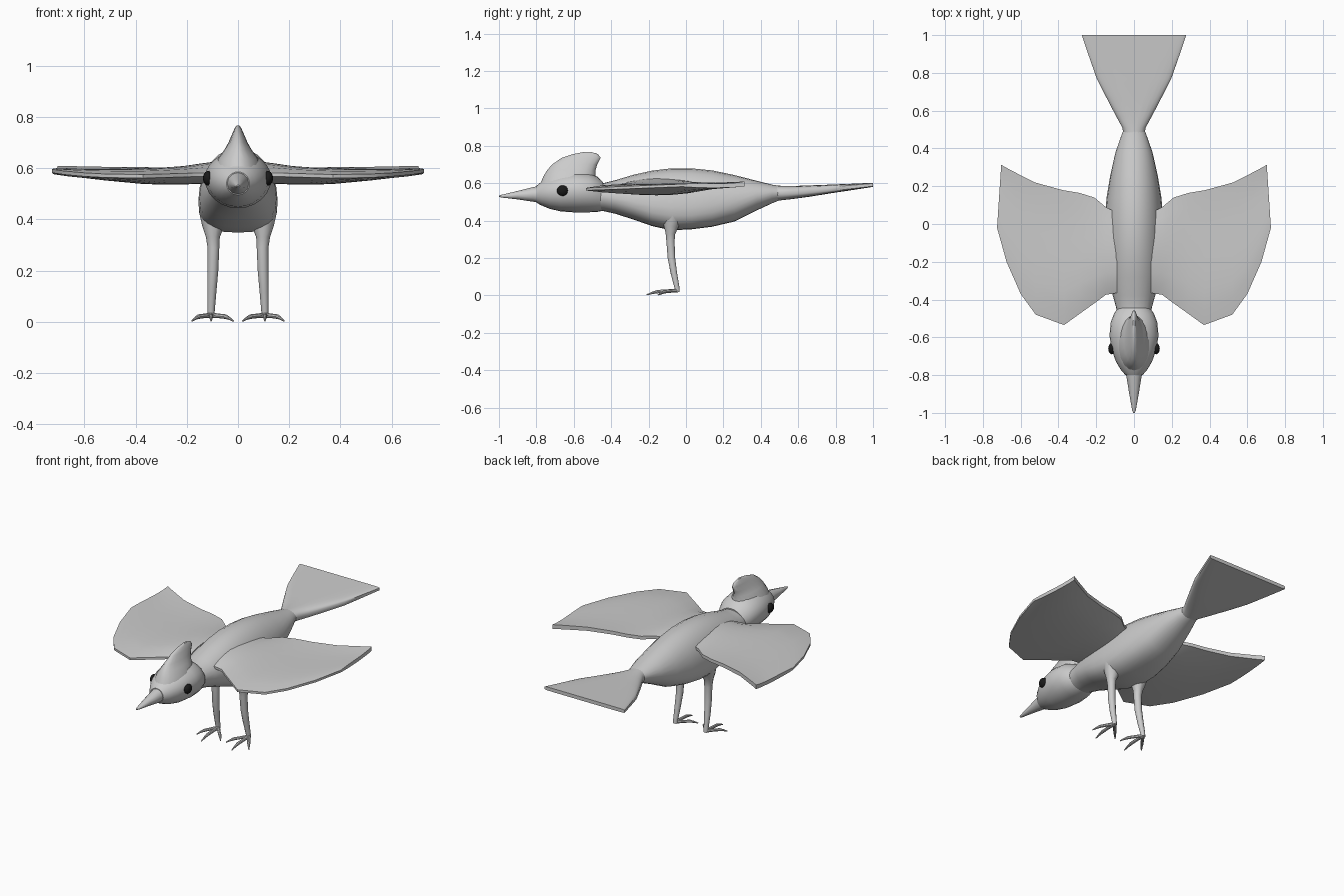
import bpy, bmesh, math
from mathutils import Vector


def finish(name, bm, mirror=False, angle=40):
    bmesh.ops.recalc_face_normals(bm, faces=bm.faces)
    mesh = bpy.data.meshes.new(name)
    bm.to_mesh(mesh)
    bm.free()
    ob = bpy.data.objects.new(name, mesh)
    bpy.context.collection.objects.link(ob)
    if mirror:
        ob.modifiers.new("mirror", 'MIRROR').use_mirror_merge = False
    bpy.ops.object.select_all(action='DESELECT')
    ob.select_set(True)
    bpy.context.view_layer.objects.active = ob
    bpy.ops.object.shade_smooth_by_angle(angle=math.radians(angle))
    return ob


def loft(bm, rings):
    """Skin a row of equal-length rings and cap both ends."""
    vs = [[bm.verts.new(p) for p in r] for r in rings]
    n = len(vs[0])
    for a, b in zip(vs, vs[1:]):
        for i in range(n):
            j = (i + 1) % n
            bm.faces.new((a[i], a[j], b[j], b[i]))
    bm.faces.new(vs[0])
    bm.faces.new(vs[-1])


def spow(v, e):
    return math.copysign(abs(v) ** e, v)


def section(y, w, zbot, zmid, ztop, low=1.0, n=24):
    """Egg-shaped ring across y; low < 1 makes the underside boxier."""
    ring = []
    for i in range(n):
        a = 2 * math.pi * i / n
        c, s = math.cos(a), math.sin(a)
        if s >= 0:
            ring.append((w * c, y, zmid + (ztop - zmid) * s))
        else:
            ring.append((w * spow(c, low), y, zmid + (zmid - zbot) * spow(s, low)))
    return ring


def tube(bm, pts, n=8):
    """Tapered limb through (x, y, z, radius) points."""
    ps = [Vector(p[:3]) for p in pts]
    rings = []
    for i, p in enumerate(ps):
        d = (ps[min(i + 1, len(ps) - 1)] - ps[max(i - 1, 0)]).normalized()
        u = d.cross(Vector((0, 1, 0) if abs(d.z) > 0.7 else (0, 0, 1))).normalized()
        v = d.cross(u)
        rings.append([p + pts[i][3] * (u * math.cos(2 * math.pi * k / n) + v * math.sin(2 * math.pi * k / n))
                      for k in range(n)])
    loft(bm, rings)


# body
bm = bmesh.new()
loft(bm, [section(*s) for s in [
    (-0.52, 0.085, 0.46, 0.53, 0.595), (-0.44, 0.095, 0.45, 0.53, 0.60),
    (-0.38, 0.112, 0.437, 0.52, 0.615), (-0.28, 0.135, 0.405, 0.50, 0.645, 0.9),
    (-0.18, 0.150, 0.37, 0.48, 0.667, 0.8), (-0.08, 0.155, 0.348, 0.47, 0.679, 0.75),
    (0.03, 0.155, 0.353, 0.47, 0.679, 0.75), (0.14, 0.145, 0.367, 0.48, 0.668, 0.8),
    (0.26, 0.125, 0.395, 0.50, 0.643, 0.9), (0.38, 0.098, 0.455, 0.53, 0.612),
    (0.46, 0.07, 0.492, 0.545, 0.592), (0.50, 0.055, 0.508, 0.547, 0.585)]])
finish("body", bm)

# head
bm = bmesh.new()
loft(bm, [section(*s) for s in [
    (-0.80, 0.045, 0.495, 0.54, 0.585), (-0.775, 0.068, 0.482, 0.545, 0.605),
    (-0.73, 0.095, 0.463, 0.55, 0.63), (-0.67, 0.117, 0.449, 0.555, 0.65),
    (-0.59, 0.130, 0.443, 0.56, 0.663), (-0.52, 0.123, 0.444, 0.555, 0.655),
    (-0.475, 0.106, 0.446, 0.545, 0.635), (-0.445, 0.086, 0.452, 0.53, 0.607)]])
finish("head", bm)

# crest: lens-shaped slices stacked upwards, given as z, front, back, half width
bm = bmesh.new()
rings = []
for z, y0, y1, w in [(0.58, -0.785, -0.475, 0.095), (0.635, -0.763, -0.485, 0.08),
                     (0.67, -0.742, -0.483, 0.054), (0.70, -0.715, -0.475, 0.037),
                     (0.735, -0.665, -0.456, 0.022), (0.755, -0.605, -0.47, 0.013),
                     (0.766, -0.55, -0.505, 0.006)]:
    rings.append([(w * math.sin(2 * math.pi * i / 20),
                   (y0 + y1) / 2 + (y1 - y0) / 2 * math.cos(2 * math.pi * i / 20), z) for i in range(20)])
loft(bm, rings)
finish("crest", bm)

# beak
bm = bmesh.new()
loft(bm, [section(y, w, zb, zm, zt, 1.0, 12) for y, w, zb, zm, zt in [
    (-0.77, 0.048, 0.493, 0.54, 0.588), (-0.82, 0.038, 0.501, 0.54, 0.578),
    (-0.90, 0.025, 0.513, 0.536, 0.558), (-0.985, 0.01, 0.523, 0.531, 0.538),
    (-1.0, 0.004, 0.527, 0.531, 0.534)]])
finish("beak", bm)

# eyes
bm = bmesh.new()
bmesh.ops.create_uvsphere(bm, u_segments=16, v_segments=10, radius=0.03)
bmesh.ops.scale(bm, vec=(0.65, 1, 0.95), verts=bm.verts)
bmesh.ops.translate(bm, vec=(0.117, -0.66, 0.56), verts=bm.verts)
eyes = finish("eyes", bm, mirror=True)
black = bpy.data.materials.new("black")
black.diffuse_color = (0.01, 0.01, 0.01, 1)
eyes.data.materials.append(black)

# wings: chords as leading x, y, trailing x, y, top z, bottom z at mid chord
bm = bmesh.new()
rings = []
for x0, ya, x1, yb, zt, zb in [(0.09, -0.365, 0.09, 0.06, 0.625, 0.54), (0.15, -0.375, 0.15, 0.09, 0.617, 0.538),
                               (0.21, -0.42, 0.21, 0.14, 0.608, 0.536), (0.29, -0.477, 0.29, 0.165, 0.602, 0.535),
                               (0.37, -0.535, 0.38, 0.18, 0.598, 0.538), (0.52, -0.48, 0.525, 0.22, 0.597, 0.552),
                               (0.60, -0.37, 0.60, 0.258, 0.597, 0.561), (0.675, -0.20, 0.66, 0.289, 0.598, 0.568),
                               (0.725, -0.02, 0.703, 0.313, 0.598, 0.575)]:
    top, bot = [], []
    for k in range(9):
        t = k / 8
        x, y = x0 + (x1 - x0) * t, ya + (yb - ya) * t
        bulge = math.sin(math.pi * t) ** 0.7 if 0 < t < 1 else 0
        edge = 0.572 + 0.04 * (y + 0.5)
        top.append((x, y, edge + 0.004 + (zt - edge - 0.004) * bulge))
        low = min(edge - 0.01, 0.582)
        bot.append((x, y, low + (zb - low) * bulge))
    rings.append(top + bot[::-1])
loft(bm, rings)
finish("wings", bm, mirror=True)

# tail: flattening fan
bm = bmesh.new()
rings = []
for y, w, zb, zt, e in [(0.47, 0.055, 0.505, 0.588, 1.0), (0.51, 0.062, 0.508, 0.586, 0.85),
                        (0.57, 0.095, 0.515, 0.585, 0.7), (0.66, 0.142, 0.527, 0.588, 0.55),
                        (0.77, 0.198, 0.545, 0.592, 0.4), (0.89, 0.24, 0.563, 0.597, 0.3),
                        (1.0, 0.277, 0.58, 0.602, 0.2)]:
    zm, h = (zb + zt) / 2, (zt - zb) / 2
    rings.append([(w * spow(math.cos(2 * math.pi * (i + 0.5) / 24), e), y,
                   zm + h * spow(math.sin(2 * math.pi * (i + 0.5) / 24), e)) for i in range(24)])
loft(bm, rings)
finish("tail", bm)

# legs with thighs
bm = bmesh.new()
tube(bm, [(0.095, -0.07, 0.43, 0.058), (0.097, -0.08, 0.37, 0.042), (0.098, -0.083, 0.33, 0.027),
          (0.096, -0.083, 0.29, 0.023), (0.098, -0.078, 0.20, 0.021), (0.102, -0.065, 0.12, 0.018),
          (0.105, -0.048, 0.04, 0.014), (0.105, -0.046, 0.018, 0.013)], 10)
finish("legs", bm, mirror=True)

# toes: three per foot, fanning forward
bm = bmesh.new()
for x, y in [(0.018, -0.145), (0.105, -0.21), (0.18, -0.15)]:
    def at(t, z, r):
        return (0.105 + (x - 0.105) * t, -0.046 + (y + 0.046) * t, z, r)
    tube(bm, [at(0, 0.025, 0.011), at(0.35, 0.023, 0.009), at(0.65, 0.02, 0.009),
              at(0.82, 0.013, 0.006), at(1, 0.003, 0.003)], 8)
finish("toes", bm, mirror=True)
